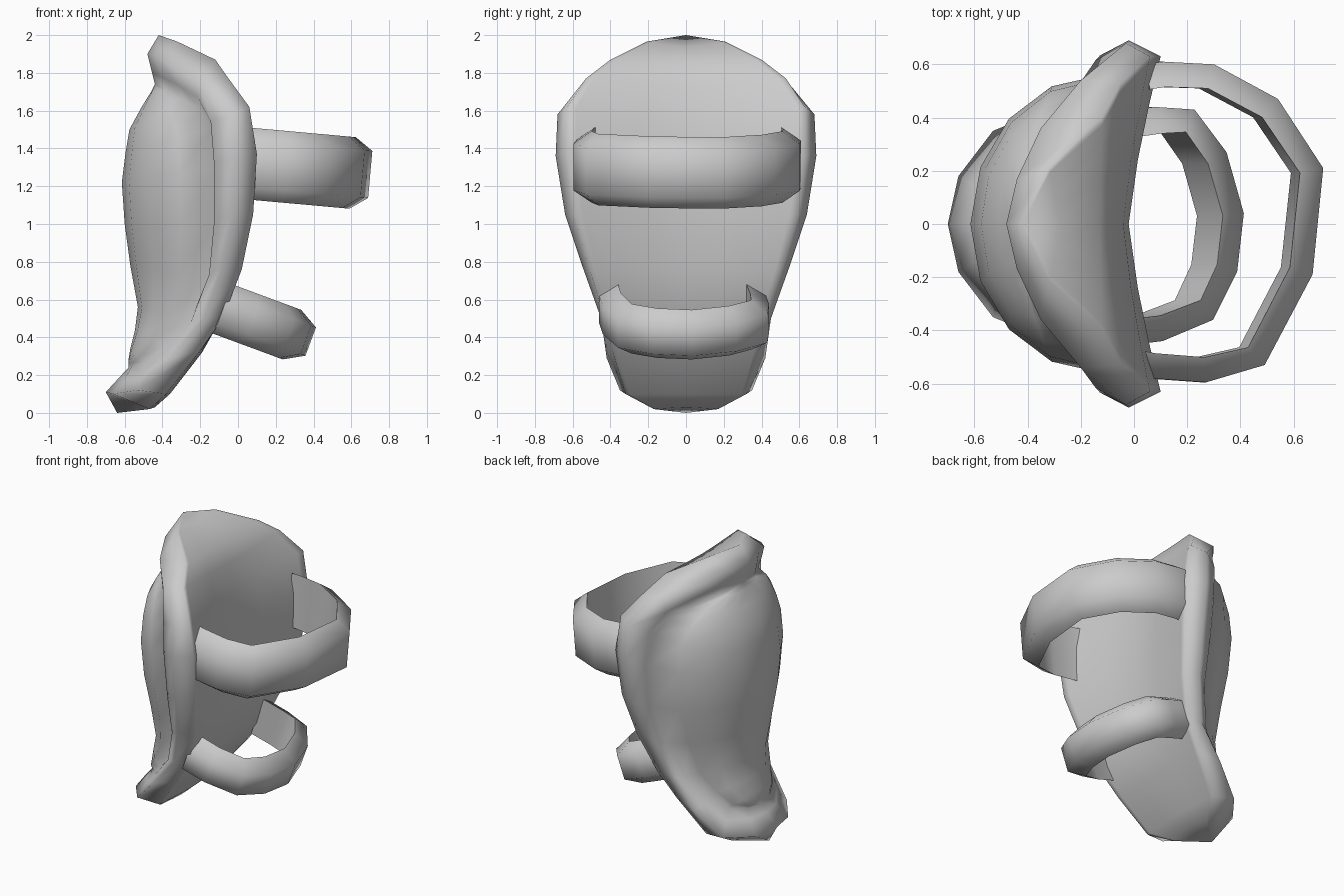
import bpy, bmesh, math
from mathutils import Vector

if "Cube" in bpy.data.objects:
    bpy.data.objects.remove(bpy.data.objects["Cube"])


def finish(bm, name, angle):
    bmesh.ops.remove_doubles(bm, verts=bm.verts, dist=0.0005)
    bmesh.ops.recalc_face_normals(bm, faces=bm.faces)
    me = bpy.data.meshes.new(name)
    bm.to_mesh(me)
    bm.free()
    ob = bpy.data.objects.new(name, me)
    bpy.context.collection.objects.link(ob)
    bpy.ops.object.select_all(action='DESELECT')
    ob.select_set(True)
    bpy.context.view_layer.objects.active = ob
    bpy.ops.object.shade_smooth_by_angle(angle=math.radians(angle))
    return ob


def skin(bm, rows, closed=False):
    """Bridge consecutive rows of points with quads."""
    vs = [[bm.verts.new(p) for p in r] for r in rows]
    n = len(vs[0])
    for a, b in zip(vs, vs[1:]):
        for i in range(n if closed else n - 1):
            j = (i + 1) % n
            bm.faces.new((a[i], a[j], b[j], b[i]))
    return vs


# Half outline, top to bottom: groove inside rim, front rim corner, back rim corner
GROOVE = [(-.44, 0, 1.74), (-.39, .20, 1.71), (-.29, .38, 1.66), (-.20, .47, 1.61),
          (-.14, .54, 1.51), (-.12, .56, 1.30), (-.12, .53, 1.0), (-.15, .45, .72),
          (-.25, .37, .49), (-.38, .31, .36), (-.49, .23, .27), (-.56, .12, .25), (-.58, 0, .24)]
FRONT = [(-.48, 0, 1.90), (-.44, .17, 1.89), (-.35, .36, 1.83), (-.20, .54, 1.75),
         (-.03, .68, 1.58), (-.02, .69, 1.36), (-.03, .64, 1.05), (-.08, .55, .78),
         (-.18, .45, .50), (-.36, .42, .29), (-.53, .35, .12), (-.66, .18, .10), (-.70, 0, .11)]
BACK = [(-.42, 0, 2.0), (-.32, .21, 1.965), (-.12, .40, 1.87), (-.05, .53, 1.77),
        (.06, .63, 1.62), (.10, .63, 1.37), (.08, .59, 1.05), (.02, .51, .76),
        (-.08, .43, .50), (-.20, .39, .33), (-.38, .32, .10), (-.47, .17, .02), (-.64, 0, 0)]
# Centre-line (x, z) of the domed front and the shallow hollow back
DOME = [(-.46, 1.70), (-.51, 1.62), (-.575, 1.50), (-.595, 1.38), (-.615, 1.22), (-.60, 1.0),
        (-.57, .78), (-.53, .56), (-.545, .44), (-.57, .34), (-.58, .28)]
HOLLOW = [(-.28, 1.94), (-.13, 1.86), (-.08, 1.73), (-.04, 1.55), (-.02, 1.35), (-.02, 1.05),
          (-.04, .76), (-.09, .50), (-.19, .32), (-.36, .10), (-.44, .03)]


def crest(g, f):
    """Raised inner lip of the rim, between groove and front corner."""
    out = Vector((0, g[1], (g[2] - 1.05) * .5))
    p = Vector(g).lerp(Vector(f), .35)
    side = g[1] / .58
    p.x = p.x * (1 - .8 * side) + (g[0] - .02) * .8 * side
    return tuple(p + out.normalized() * .03 * side)


CREST = [crest(g, f) for g, f in zip(GROOVE, FRONT)]


def cross_rows(edge, mid, blend):
    n = 8
    rows = [[edge[0]] * (n + 1)]
    for (ex, ey, ez), (mx, mz) in zip(edge[1:-1], mid):
        row = []
        for i in range(n + 1):
            a = math.pi * (i / n - 0.5)
            k = blend(a)
            row.append((ex + (mx - ex) * k, ey * math.sin(a), ez + (mz - ez) * k))
        rows.append(row)
    return rows + [[edge[-1]] * (n + 1)]


def grid(bm, rows):
    """Skin rows whose first and last collapse to a point."""
    inner = skin(bm, rows[1:-1])
    for p, r in ((rows[0][0], inner[0]), (rows[-1][0], inner[-1])):
        tip = bm.verts.new(p)
        for a, b in zip(r, r[1:]):
            bm.faces.new((tip, a, b))


def loop(half):
    return half + [(x, -y, z) for x, y, z in half[-2:0:-1]]


# Guard body: domed front, raised rim, shallow hollow back
bm = bmesh.new()
grid(bm, cross_rows(GROOVE, DOME, math.cos))
skin(bm, [loop(GROOVE), loop(CREST), loop(FRONT), loop(BACK)], closed=True)
grid(bm, cross_rows(BACK, HOLLOW, lambda a: 1 - abs(math.sin(a)) ** 1.3))
finish(bm, "guard_body", 110)


# Straps: trapezoid section swept along a tilted horseshoe
def strap(name, path, z0, slope, outer, inner, thick):
    w = Vector((slope, 0, 1)).normalized()
    pts = [Vector(p) for p in path]
    rows = []
    for i, p in enumerate(pts):
        t = (pts[min(i + 1, len(pts) - 1)] - pts[max(i - 1, 0)]).normalized()
        nrm = Vector((t.y, -t.x))
        row = []
        for d, h in ((0, outer), (thick, inner), (thick, -inner), (0, -outer)):
            q = p + nrm * d
            row.append(Vector((q.x, q.y, z0 - slope * q.x)) + w * h)
        rows.append(row)
    bm = bmesh.new()
    vs = skin(bm, rows, closed=True)
    bm.faces.new(vs[0])
    bm.faces.new(vs[-1])
    finish(bm, name, 75)


strap("upper_strap", [(.03, .60), (.10, .61), (.29, .60), (.53, .47), (.70, .21), (.66, -.19),
                      (.48, -.53), (.26, -.595), (.05, -.58), (.0, -.57)],
      1.325, .09, .125, .19, .095)
strap("lower_strap", [(-.09, .42), (.05, .44), (.20, .43), (.32, .27), (.385, .04), (.36, -.18),
                      (.27, -.36), (.08, -.44), (-.08, -.46)],
      .52, .37, .08, .14, .1)
